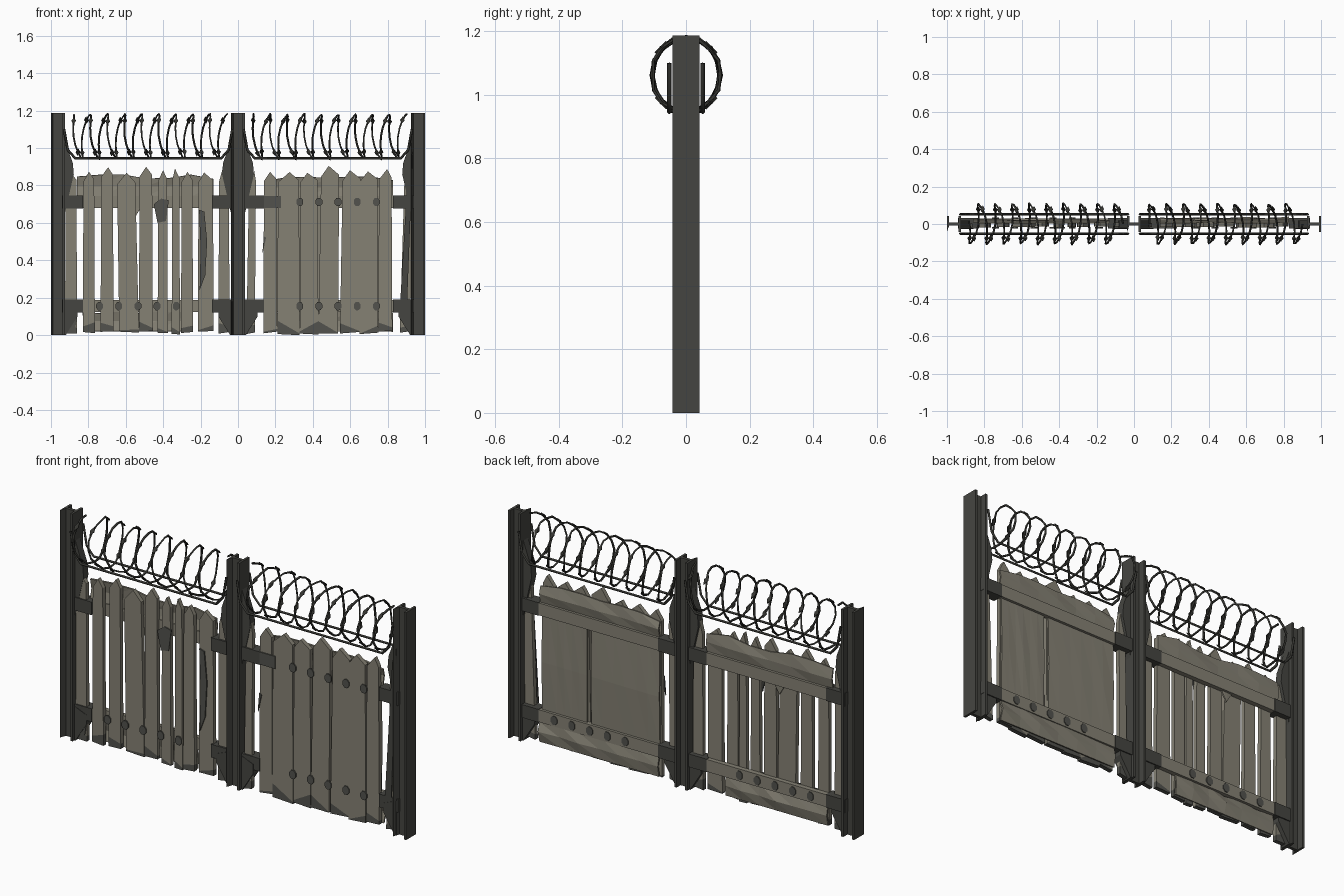
import bpy, bmesh, math, random
from mathutils import Vector

if "Cube" in bpy.data.objects:
    bpy.data.objects.remove(bpy.data.objects["Cube"])
random.seed(4)


def material(name, rgb):
    m = bpy.data.materials.new(name)
    m.use_nodes = True
    m.diffuse_color = (*rgb, 1)
    m.node_tree.nodes["Principled BSDF"].inputs["Base Color"].default_value = (*rgb, 1)
    return m


WOOD = material("weathered wood", (0.235, 0.22, 0.175))
GRIME = material("dark grime", (0.085, 0.085, 0.075))
STEEL = material("dark steel", (0.06, 0.06, 0.053))
WIRE = material("wire", (0.035, 0.035, 0.03))


def finish(bm, name, *mats):
    bmesh.ops.recalc_face_normals(bm, faces=bm.faces)
    mesh = bpy.data.meshes.new(name)
    bm.to_mesh(mesh)
    bm.free()
    for m in mats:
        mesh.materials.append(m)
    ob = bpy.data.objects.new(name, mesh)
    bpy.context.collection.objects.link(ob)
    return ob


def slab(bm, outline, y0, y1):
    """Extrude an x-z outline from y0 to y1."""
    face = bm.faces.new([bm.verts.new((x, y0, z)) for x, z in outline])
    out = bmesh.ops.extrude_face_region(bm, geom=[face])["geom"]
    bmesh.ops.translate(bm, vec=(0, y1 - y0, 0),
                        verts=[v for v in out if isinstance(v, bmesh.types.BMVert)])


def rect(x0, x1, z0, z1):
    return [(x0, z0), (x1, z0), (x1, z1), (x0, z1)]


def plate(name, outline, y0, y1, mat):
    bm = bmesh.new()
    slab(bm, outline, y0, y1)
    return finish(bm, name, mat)


# Steel beam posts: two end flanges joined by a web
def post(name, x):
    w, d, t, web = 0.037, 0.042, 0.012, 0.008
    quarter = [(w, -d), (w, d), (w - t, d), (w - t, web)]
    section = quarter + [(-a, b) for a, b in reversed(quarter)]
    section += [(-(w - t), -web), (w - t, -web), (w - t, -d)]
    bm = bmesh.new()
    face = bm.faces.new([bm.verts.new((x + a, b, 0)) for a, b in section])
    out = bmesh.ops.extrude_face_region(bm, geom=[face])["geom"]
    bmesh.ops.translate(bm, vec=(0, 0, 1.187),
                        verts=[v for v in out if isinstance(v, bmesh.types.BMVert)])
    finish(bm, name, STEEL)


for side, x in (("right", -0.963), ("middle", 0), ("left", 0.963)):
    post(side + "_post", x)


# Pointed planks, with a grimy foot
def plank(name, x0, x1, low=0.01, lean=0.0, peak=0.89):
    mid = (x0 + x1) / 2 + random.uniform(-0.01, 0.01) + lean
    sh = peak - random.uniform(0.035, 0.06)
    top_in = 0.004
    y = -0.016 + random.uniform(-0.003, 0.003)
    bm = bmesh.new()
    slab(bm, [(x0, low), (x1, low + random.uniform(-0.008, 0.01)),
              (x1 + lean - top_in, sh), (mid, peak),
              (x0 + lean + top_in, sh - 0.01)], y, y + 0.022)
    slope = Vector((random.uniform(-0.6, 0.6), 0, 1)).normalized()
    bmesh.ops.bisect_plane(bm, geom=bm.verts[:] + bm.edges[:] + bm.faces[:],
                           plane_co=(mid, 0, random.uniform(0.025, 0.06)), plane_no=slope)
    ends = [f.calc_center_median().z for f in bm.faces]
    for f, z in zip(bm.faces, ends):
        f.material_index = 1 if z < 0.06 else 0
    finish(bm, name, WOOD, GRIME)


RIGHT_PLANKS = [(-0.925, -0.86, 0), (-0.83, -0.765, 0), (-0.735, -0.665, 0),
                (-0.635, -0.53, -0.015), (-0.53, -0.455, 0), (-0.43, -0.375, 0),
                (-0.355, -0.31, 0), (-0.305, -0.24, 0), (-0.215, -0.13, 0),
                (-0.105, -0.045, 0)]
LEFT_PLANKS = [(0.045, 0.09, 0.01), (0.135, 0.21, 0), (0.21, 0.33, 0), (0.33, 0.43, 0),
               (0.43, 0.535, 0.01), (0.545, 0.65, 0.01), (0.65, 0.75, 0),
               (0.75, 0.825, 0), (0.865, 0.92, 0.02)]
for side, planks in (("right", RIGHT_PLANKS), ("left", LEFT_PLANKS)):
    for i, (x0, x1, lean) in enumerate(planks):
        plank(f"{side}_plank_{i + 1}", x0, x1, random.uniform(0.005, 0.02), lean,
              random.uniform(0.865, 0.905))

# Rails behind the planks, with dark brackets at the posts
for side, s in (("right", -1), ("left", 1)):
    for level, z in (("lower", 0.155), ("upper", 0.712)):
        x0, x1 = sorted((0.14 * s, 0.85 * s))
        plate(f"{side}_{level}_rail", rect(x0, x1, z - 0.032, z + 0.032), 0.004, 0.03, WOOD)
        for end, a, b in (("inner", 0.03, 0.14), ("outer", 0.83, 0.94)):
            a, b = sorted((a * s, b * s))
            plate(f"{side}_{level}_{end}_bracket",
                  rect(a, b, z - 0.034, z + 0.034), -0.024, 0.032, STEEL)
        # Round bolt heads on both faces
        bm = bmesh.new()
        for k in range(5):
            cx = s * (0.33 + 0.1025 * k)
            ring = [(cx + 0.02 * math.cos(t * math.pi / 4 + 0.4),
                     z + 0.024 * math.sin(t * math.pi / 4 + 0.4)) for t in range(8)]
            if s > 0 or level == "lower":
                slab(bm, ring, -0.023, -0.016)
            if level == "lower":
                slab(bm, ring, 0.03, 0.034)
        finish(bm, f"{side}_{level}_bolts", GRIME)


# Creased sheets on the back
def creased_sheet(name, x0, x1, z0, z1, bulge, drop=0.0):
    bm = bmesh.new()
    n = 6
    rows = [[], [], []]
    for i in range(n + 1):
        x = x0 + (x1 - x0) * i / n
        sag = drop if i == n // 2 else 0
        for r, f in enumerate((0, 0.5, 1)):
            z = z0 + (z1 - z0) * f - (sag if r == 0 else 0)
            y = 0.016 + (bulge if r == 1 else 0) * random.uniform(0.3, 1)
            rows[r].append(bm.verts.new((x, y, z + (random.uniform(-0.015, 0.01) if r == 2 else 0))))
    for low, high in zip(rows, rows[1:]):
        for i in range(n):
            bm.faces.new((low[i], low[i + 1], high[i + 1]))
            bm.faces.new((low[i], high[i + 1], high[i]))
    ob = finish(bm, name, WOOD)
    mod = ob.modifiers.new("thickness", "SOLIDIFY")
    mod.thickness = 0.008


creased_sheet("right_upper_back_sheet", -0.86, -0.13, 0.74, 0.85, 0.014)
creased_sheet("right_torn_flap", -0.64, -0.46, 0.68, 0.75, 0.004, 0.05)
creased_sheet("right_lower_back_sheet", -0.83, -0.24, 0.02, 0.13, 0.018)
creased_sheet("left_upper_back_sheet", 0.14, 0.83, 0.74, 0.84, 0.014)
creased_sheet("left_lower_back_sheet", 0.14, 0.83, 0.02, 0.13, 0.018)
creased_sheet("left_inner_back_sheet", 0.14, 0.535, 0.18, 0.69, 0.008)
creased_sheet("left_outer_back_sheet", 0.56, 0.82, 0.18, 0.69, 0.005)

# Painted grime patches on the front
PATCHES = {
    "long_stain": [(-0.205, 0.24), (-0.175, 0.32), (-0.165, 0.5), (-0.18, 0.66),
                   (-0.208, 0.67), (-0.2, 0.46)],
    "upper_stain": [(-0.43, 0.6), (-0.385, 0.61), (-0.37, 0.72), (-0.41, 0.73), (-0.45, 0.7)],
    "inner_stain": [(0.14, 0.68), (0.23, 0.68), (0.23, 0.745), (0.14, 0.745)],
    "small_stain": [(0.13, 0.43), (0.15, 0.52), (0.138, 0.53)],
    "foot_stain": [(-0.91, 0.03), (-0.87, 0.04), (-0.86, 0.1), (-0.9, 0.11)],
}
for name, outline in PATCHES.items():
    plate(name, outline, -0.023, -0.016, GRIME)

# Tapered gussets and a leaning strut beside the posts
for x, s in ((-0.963, 1), (0, -1), (0, 1), (0.963, -1)):
    e = x + 0.03 * s
    plate("upper_gusset", [(e, 0.62), (e + 0.055 * s, 0.86), (e + 0.05 * s, 0.92),
                           (e, 1.06)], -0.02, 0.02, STEEL)
    plate("base_gusset", [(e, 0), (e + 0.012 * s, 0), (e + 0.075 * s, 0.1),
                          (e + 0.075 * s, 0.15), (e, 0.18)], -0.026, 0.026, STEEL)
plate("leaning_strut", [(0.868, 0.19), (0.905, 0.19), (0.935, 0.98), (0.91, 0.9)],
      -0.028, -0.022, STEEL)


# Coiled barbed wire along the top of each panel
def wire(name, points, radius):
    curve = bpy.data.curves.new(name, "CURVE")
    curve.dimensions = "3D"
    curve.bevel_depth = radius
    curve.bevel_resolution = 0
    spline = curve.splines.new("POLY")
    spline.points.add(len(points) - 1)
    for p, co in zip(spline.points, points):
        p.co = (*co, 1)
    curve.materials.append(WIRE)
    bpy.context.collection.objects.link(bpy.data.objects.new(name, curve))


TURNS, STEPS = 9, 16
for side, s in (("right", -1), ("left", 1)):
    coil, barbs = [], bmesh.new()
    for i in range(TURNS * STEPS + 1):
        a = 2 * math.pi * i / STEPS
        r = 1 + random.uniform(-0.05, 0.03)
        x = s * (0.07 + 0.82 * i / (TURNS * STEPS)) + 0.012 * math.cos(2 * a)
        p = Vector((x, 0.108 * r * math.sin(a), 1.062 + 0.12 * r * math.cos(a)))
        coil.append(p)
        if i % 4 == 2:
            # Flat diamond barb lying along the wire
            t = Vector((0.1, math.cos(a), -math.sin(a))) * 0.025
            w = Vector((0.012, 0, 0))
            barbs.faces.new([barbs.verts.new(p + o) for o in (t, w, -t, -w)])
    wire(side + "_wire_coil", coil, 0.0055)
    ob = finish(barbs, side + "_wire_barbs", WIRE)
    ob.modifiers.new("thickness", "SOLIDIFY").thickness = 0.004
    for y in (-0.052, 0.052):
        path = [(0.03, 1.1), (0.05, 0.99), (0.09, 0.945), (0.87, 0.945), (0.91, 0.99), (0.93, 1.1)]
        wire(side + "_straight_wire", [(s * x, y, z) for x, z in path], 0.007)
